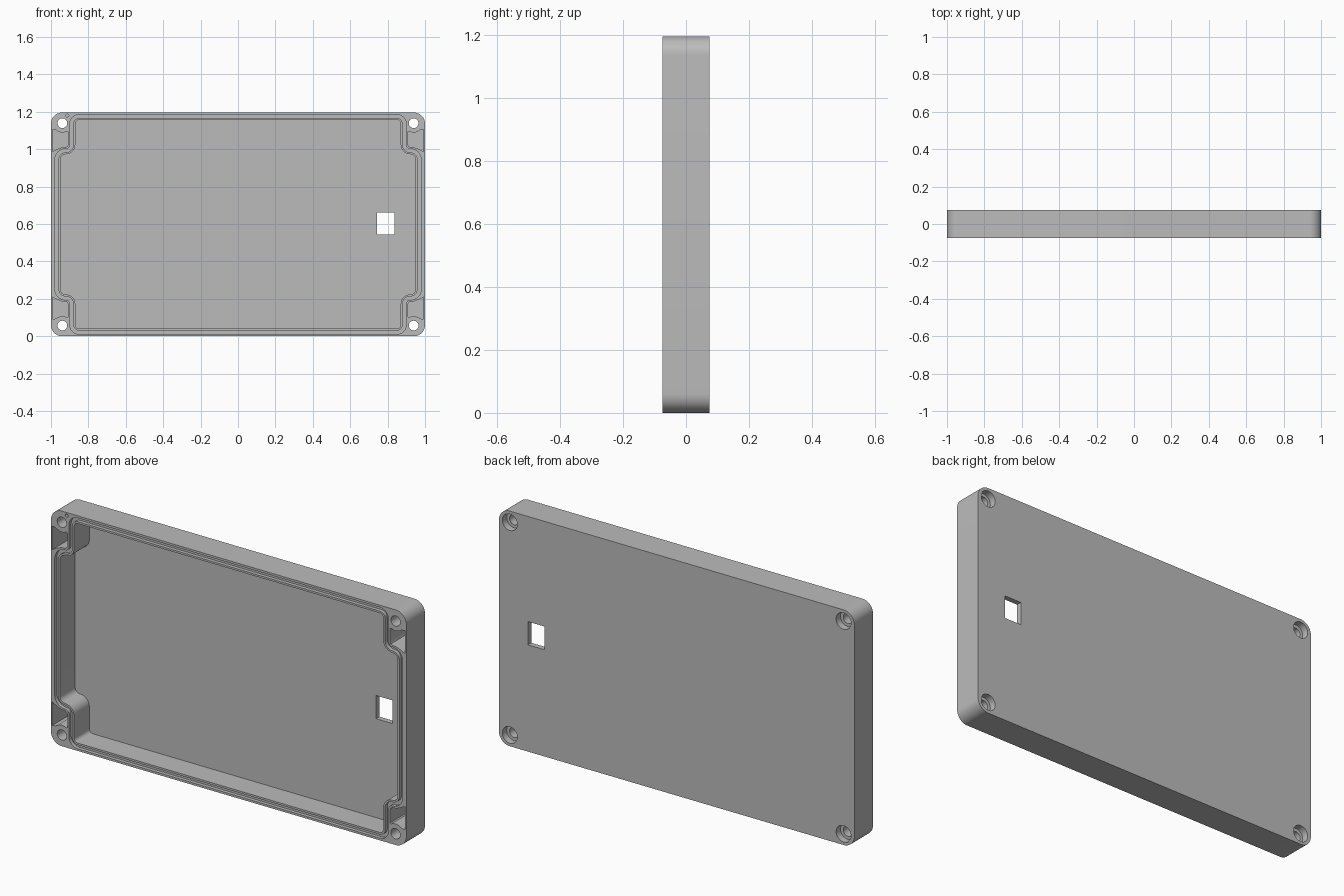
import bpy, bmesh
from math import sin, cos, pi, radians
from mathutils import Vector

default = bpy.data.objects.get("Cube")
if default:
    bpy.data.objects.remove(default, do_unlink=True)

MID = 0.598            # half the height, also the centre height
FRONT, BACK = -0.075, 0.075
FLOOR = 0.048          # inner face of the back plate
HOLE = (0.939, 0.541)  # screw position from the centre

grey = bpy.data.materials.new("Grey plastic")
grey.use_nodes = True
grey.diffuse_color = (0.5, 0.5, 0.5, 1)
grey.node_tree.nodes["Principled BSDF"].inputs["Base Color"].default_value = (0.5, 0.5, 0.5, 1)


def rounded(corners, steps=8):
    """Round each (x, w, radius) corner of a closed outline."""
    out = []
    for i, (x, w, r) in enumerate(corners):
        p = Vector((x, w))
        if r <= 0:
            out.append(p)
            continue
        a = (Vector(corners[i - 1][:2]) - p).normalized()
        b = (Vector(corners[(i + 1) % len(corners)][:2]) - p).normalized()
        # right-angled corners only: the arc centre lies on the diagonal
        for k in range(steps + 1):
            t = k / steps * pi / 2
            out.append(p + a * r * (1 - sin(t)) + b * r * (1 - cos(t)))
    return out


def mirrored(quarter):
    """Complete an outline from its upper right quarter, listed upwards."""
    right = [(x, -w, r) for x, w, r in reversed(quarter)] + quarter
    return right + [(-x, w, r) for x, w, r in reversed(right)]


def circle(cx, cw, radius, n=32):
    return [Vector((cx + radius * cos(2 * pi * k / n), cw + radius * sin(2 * pi * k / n)))
            for k in range(n)]


def prism(name, outline, y0, y1, inner=None):
    """Extrude an outline along y; with an inner outline it becomes a ring."""
    bm = bmesh.new()

    def loop(points, y):
        return [bm.verts.new((p.x, y, p.y + MID)) for p in points]

    def bridge(a, b):
        for i in range(len(a)):
            j = (i + 1) % len(a)
            bm.faces.new((a[i], a[j], b[j], b[i]))

    a, b = loop(outline, y0), loop(outline, y1)
    bridge(a, b)
    if inner:
        c, d = loop(inner, y0), loop(inner, y1)
        bridge(c, d)
        bridge(a, c)
        bridge(b, d)
    else:
        bm.faces.new(a)
        bm.faces.new(b)
    bmesh.ops.recalc_face_normals(bm, faces=bm.faces)
    mesh = bpy.data.meshes.new(name)
    bm.to_mesh(mesh)
    bm.free()
    mesh.materials.append(grey)
    obj = bpy.data.objects.new(name, mesh)
    bpy.context.collection.objects.link(obj)
    return obj


def cavity_outline(d):
    """Inner outline with stepped corners, grown outward by d."""
    return rounded(mirrored([(0.95 + d, 0.375 + d, 0.028 + d),
                             (0.87 + d, 0.375 + d, 0.05 - d),
                             (0.87 + d, 0.558 + d, 0.02 + d)]))


# Outer shell
shell = prism("enclosure_lid", rounded(mirrored([(1, MID, 0.06)]), 12), FRONT, BACK)

# Main cavity and the seal groove around it
cutters = [prism("cavity", cavity_outline(0), FRONT - 0.05, FLOOR),
           prism("seal_groove", cavity_outline(0.029), FRONT - 0.05, FRONT + 0.018,
                 cavity_outline(0.01))]

# Corner pockets, screw holes and counterbores
arc = [(HOLE[0] + 0.05 * cos(radians(t)), HOLE[1] + 0.05 * sin(radians(t)))
       for t in range(-48, -121, -8)]
pocket = [(0.993, 0.507)] + arc + [(0.908, 0.494), (0.908, 0.428), (0.912, 0.417),
                                   (0.922, 0.413), (0.94, 0.412), (0.965, 0.403), (0.993, 0.388)]
for sx in (-1, 1):
    for sw in (-1, 1):
        cx, cw = sx * HOLE[0], sw * HOLE[1]
        cutters += [
            prism("pocket", [Vector((sx * x, sw * w)) for x, w in pocket], FRONT - 0.05, FLOOR),
            prism("screw_hole", circle(cx, cw, 0.026), FRONT - 0.05, BACK + 0.05),
            prism("counterbore", circle(cx, cw, 0.042), BACK - 0.035, BACK + 0.05)]

# Rectangular window and small locating hole
window = [Vector((x, w)) for x, w in ((0.743, -0.055), (0.837, -0.055), (0.837, 0.063), (0.743, 0.063))]
cutters += [prism("window", window, 0, BACK + 0.05),
            prism("locating_hole", circle(-0.912, 0.582, 0.008, 16), FRONT - 0.05, FRONT + 0.02)]

# Cut everything out of the shell
bpy.ops.object.select_all(action='DESELECT')
shell.select_set(True)
bpy.context.view_layer.objects.active = shell
for cutter in cutters:
    cutter.hide_render = True
    mod = shell.modifiers.new(cutter.name, 'BOOLEAN')
    mod.operation = 'DIFFERENCE'
    mod.solver = 'EXACT'
    mod.object = cutter
    bpy.ops.object.modifier_apply(modifier=mod.name)
    bpy.data.objects.remove(cutter, do_unlink=True)

bpy.ops.object.shade_smooth_by_angle(angle=radians(30))
